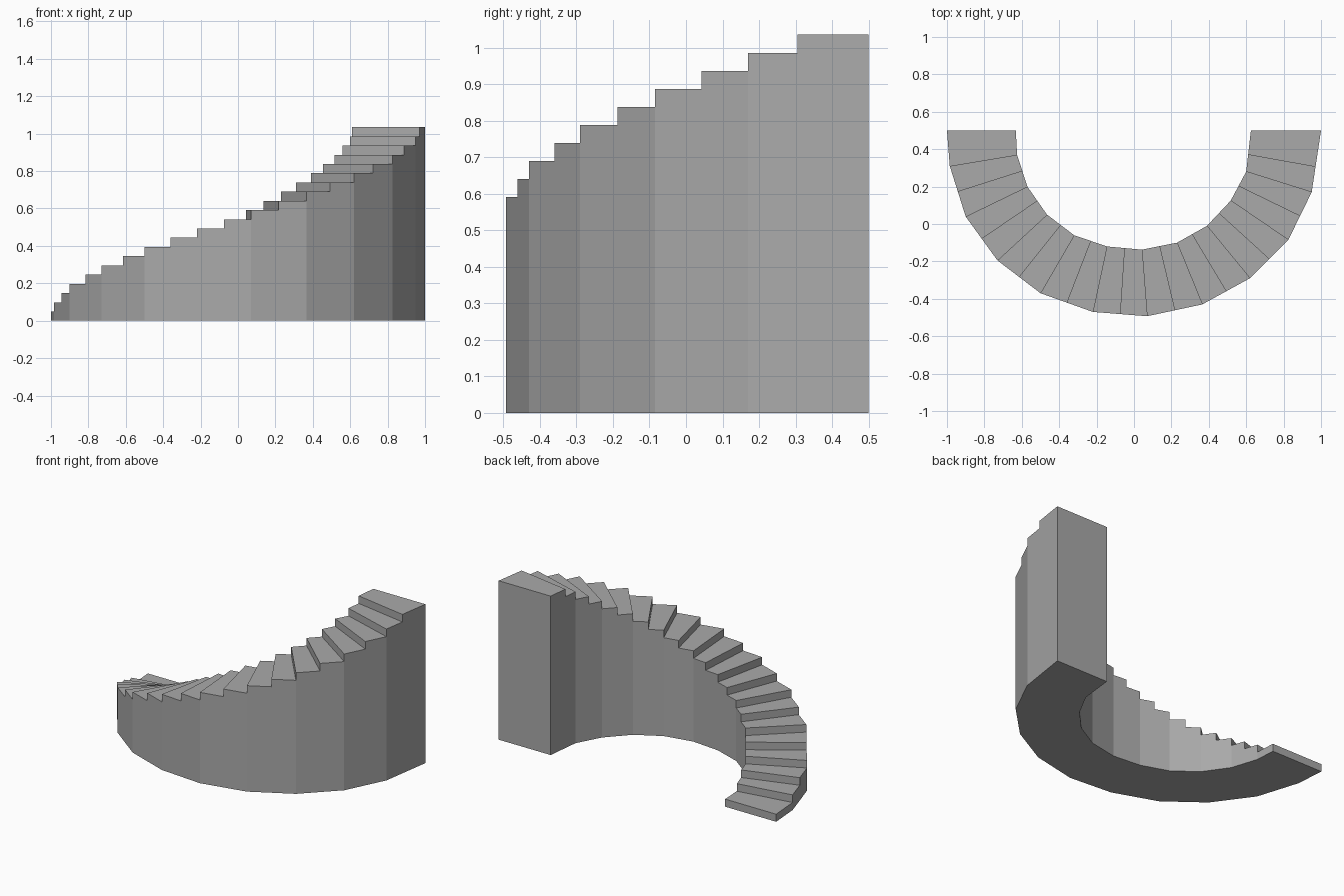
import bpy
import bmesh

# Remove the default cube
cube = bpy.data.objects.get("Cube")
if cube:
    bpy.data.objects.remove(cube, do_unlink=True)

TOTAL_HEIGHT = 1.035

# Plan of the curved wall, from the foot of the stair to the top landing
outer_plan = [(-1, .5), (-.985, .31), (-.9, .04), (-.73, -.195), (-.5, -.37),
              (-.22, -.47), (.07, -.493), (.365, -.43), (.62, -.29),
              (.825, -.085), (.95, .17), (1, .5)]
inner_plan = [(-.632, .5), (-.625, .37), (-.57, .2), (-.465, .05), (-.32, -.06),
              (-.145, -.12), (.042, -.137), (.23, -.1), (.39, -.01),
              (.517, .125), (.6, .28), (.625, .5)]


def tread_edges(plan):
    """Keep the first segment as one tread and split every other into two."""
    edges = [plan[0]]
    last = len(plan) - 2
    for i in range(1, len(plan) - 1):
        (ax, ay), (bx, by) = plan[i], plan[i + 1]
        t = .41 if i == last else .5
        edges += [(ax, ay), (ax + (bx - ax) * t, ay + (by - ay) * t)]
    return edges + [plan[-1]]


def grey_material(name, value):
    mat = bpy.data.materials.new(name)
    mat.use_nodes = True
    colour = (value, value, value, 1)
    mat.diffuse_color = colour
    shader = mat.node_tree.nodes["Principled BSDF"]
    shader.inputs["Base Color"].default_value = colour
    shader.inputs["Roughness"].default_value = .8
    return mat


def build_staircase(name, outer, inner, material):
    steps = len(outer) - 1
    rise = TOTAL_HEIGHT / steps
    bm = bmesh.new()
    cache = {}

    def vert(side, edge, level):
        key = (side, edge, level)
        if key not in cache:
            x, y = (outer, inner)[side][edge]
            cache[key] = bm.verts.new((x, y, level * rise))
        return cache[key]

    for s in range(steps):
        n = s + 1
        # Tread, riser and underside of this step
        bm.faces.new([vert(0, s, n), vert(0, n, n), vert(1, n, n), vert(1, s, n)])
        bm.faces.new([vert(0, s, s), vert(0, s, n), vert(1, s, n), vert(1, s, s)])
        bm.faces.new([vert(0, s, 0), vert(1, s, 0), vert(1, n, 0), vert(0, n, 0)])
        # Outer and inner walls reaching down to the floor
        for side in (0, 1):
            wall = [vert(side, s, 0), vert(side, n, 0), vert(side, n, n), vert(side, s, n)]
            if s:
                wall.append(vert(side, s, s))
            bm.faces.new(wall)
    # Tall end wall below the top landing
    bm.faces.new([vert(0, steps, 0), vert(1, steps, 0),
                  vert(1, steps, steps), vert(0, steps, steps)])

    bmesh.ops.recalc_face_normals(bm, faces=bm.faces)
    mesh = bpy.data.meshes.new(name)
    bm.to_mesh(mesh)
    bm.free()
    mesh.materials.append(material)
    obj = bpy.data.objects.new(name, mesh)
    bpy.context.collection.objects.link(obj)
    return obj


stone = grey_material("stone_grey", .4)
build_staircase("curved_staircase", tread_edges(outer_plan), tread_edges(inner_plan), stone)
